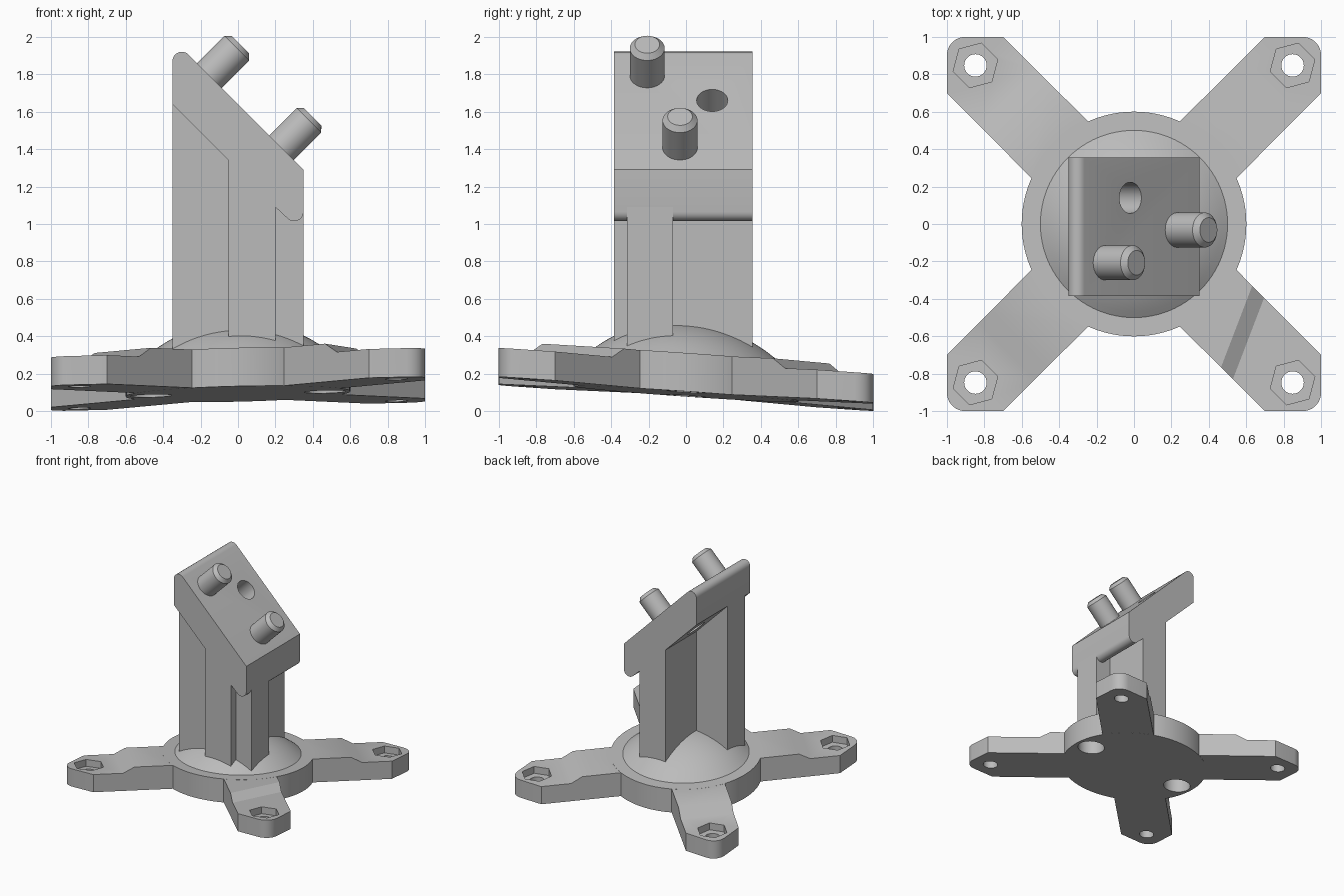
import bpy, bmesh
from math import sin, cos, pi, radians, sqrt
from mathutils import Matrix, Vector

if "Cube" in bpy.data.objects:
    bpy.data.objects.remove(bpy.data.objects["Cube"])

GREY = (0.5, 0.5, 0.5, 1)
grey = bpy.data.materials.new("plain_grey")
grey.use_nodes = True
grey.diffuse_color = GREY
grey.node_tree.nodes["Principled BSDF"].inputs["Base Color"].default_value = GREY


def make(name, verts, faces, matrix=Matrix()):
    bm = bmesh.new()
    vs = [bm.verts.new(matrix @ Vector(v)) for v in verts]
    for f in faces:
        bm.faces.new([vs[i] for i in f])
    bmesh.ops.recalc_face_normals(bm, faces=bm.faces)
    mesh = bpy.data.meshes.new(name)
    bm.to_mesh(mesh)
    bm.free()
    mesh.materials.append(grey)
    obj = bpy.data.objects.new(name, mesh)
    bpy.context.collection.objects.link(obj)
    return obj


def skin(name, rings, matrix=Matrix()):
    """Closed solid through rings of equal point count."""
    n = len(rings[0])
    verts = [p for ring in rings for p in ring]
    faces = [(k * n + i, k * n + (i + 1) % n, (k + 1) * n + (i + 1) % n, (k + 1) * n + i)
             for k in range(len(rings) - 1) for i in range(n)]
    faces += [range(n), range(len(verts) - n, len(verts))]
    return make(name, verts, faces, matrix)


def lathe(name, profile, matrix=Matrix(), sides=48, turn=0.0):
    rings = [[(r * cos(turn + 2 * pi * i / sides), r * sin(turn + 2 * pi * i / sides), z)
              for i in range(sides)] for r, z in profile]
    return skin(name, rings, matrix)


def boolean(obj, others, operation):
    for other in others:
        mod = obj.modifiers.new("join", 'BOOLEAN')
        mod.operation, mod.solver, mod.object = operation, 'EXACT', other
    bpy.context.view_layer.update()
    result = obj.evaluated_get(bpy.context.evaluated_depsgraph_get())
    mesh = bpy.data.meshes.new_from_object(result)
    obj.modifiers.clear()
    obj.data = mesh
    for other in others:
        bpy.data.objects.remove(other)


def smooth(obj):
    bpy.ops.object.select_all(action='DESELECT')
    obj.select_set(True)
    bpy.context.view_layer.objects.active = obj
    bpy.ops.object.shade_smooth_by_angle(angle=radians(30))


# Round hub with a shallow dome on top
PLATE, PAD, DOME = 0.205, 0.155, 0.78
dome = [(DOME * sin(a), PLATE + DOME * cos(a) - 0.6)
        for a in [0.694 * (1 - k / 12) + 0.004 for k in range(13)]]
base = lathe("base", [(0.6, 0), (0.6, PLATE), (0.5, PLATE)] + dome[1:], sides=96)

# Four diagonal arms, each stepping down to a thinner pad
arms = []
for k in range(4):
    near = 0.68 if k == 3 else 0.87
    stations = [(0.5, 0.5, 0.214, PLATE), (0.87, near, 0.213, PLATE),
                (0.96, near + 0.09, 0.213, PAD), (1.2, 1.2, 0.212, PAD)]
    for a in (45, 30, 15, 4):
        u = 0.9 * sqrt(2) + 0.1 * cos(radians(a))
        stations.append((u, u, 0.1 * sin(radians(a)), PAD))
    rings = [[(u0, -v, 0.0005), (u1, v, 0.0005), (u1, v, t - 0.0005), (u0, -v, t - 0.0005)]
             for u0, u1, v, t in stations]
    arms.append(skin("arm", rings, Matrix.Rotation(radians(45 + 90 * k), 4, 'Z')))
boolean(base, arms, 'UNION')

# Bolt holes with hexagonal pockets, and two blind holes underneath
cutters = []
for sx in (-1, 1):
    for sy in (-1, 1):
        at = Matrix.Translation((0.847 * sx, 0.847 * sy, 0))
        cutters.append(lathe("bolt_cutter", [(0.06, -0.1), (0.06, 0.4)], at, 32))
        cutters.append(lathe("hex_cutter", [(0.123, 0.095), (0.123, 0.4)], at, 6, radians(15)))
    at = Matrix.Translation((0.465 * sx, 0, 0))
    cutters.append(lathe("blind_cutter", [(0.11, -0.1), (0.11, 0.12)], at, 40))
boolean(base, cutters, 'DIFFERENCE')

# Lean the whole base
lean = Matrix.Identity(4)
lean[2][0], lean[2][1], lean[2][3] = 0.0235, -0.069, 0.0925
base.data.transform(lean)
smooth(base)

# Cross-shaped column whose top follows the sloping head
X0, X1, X2, X3 = -0.35, -0.05, 0.2, 0.35
Y0, Y1, Y2, Y3 = -0.385, -0.315, -0.07, 0.355
cross = [(X0, Y1), (X1, Y1), (X1, Y0), (X2, Y0), (X2, Y1), (X3, Y1),
         (X3, Y2), (X2, Y2), (X2, Y3), (X1, Y3), (X1, Y2), (X0, Y2)]
skin("column", [[(x, y, 0.25) for x, y in cross],
                [(x, y, max(1.29 - x, 1.09)) for x, y in cross]])


# Sloping head with rounded upper and lower ends
def arc(cx, cz, start, end, r=0.05, n=8):
    return [(cx + r * cos(radians(start + (end - start) * i / n)),
             cz + r * sin(radians(start + (end - start) * i / n))) for i in range(n + 1)]


side = arc(-0.3, 1.87, 180, 45) + [(X3, 1.29)] + arc(0.3, 1.065, 0, -135) + [(X2, 1.09), (X0, 1.64)]
head = skin("head", [[(x, y, z) for x, z in side] for y in (Y0, Y3)])


def on_slope(x, y):
    return Matrix.Translation((x, y, 1.645 - x)) @ Matrix.Rotation(radians(45), 4, 'Y')


hole = lathe("head_hole_cutter", [(0.083, -0.5), (0.083, 0.2)], on_slope(-0.017, 0.14))
boolean(head, [hole], 'DIFFERENCE')
smooth(head)

# Chamfered pegs standing out of the slope
for name, x, y in (("upper_peg", -0.15, -0.207), ("lower_peg", 0.235, -0.032)):
    peg = lathe(name, [(0.093, -0.05), (0.093, 0.203), (0.066, 0.231)], on_slope(x, y))
    smooth(peg)
